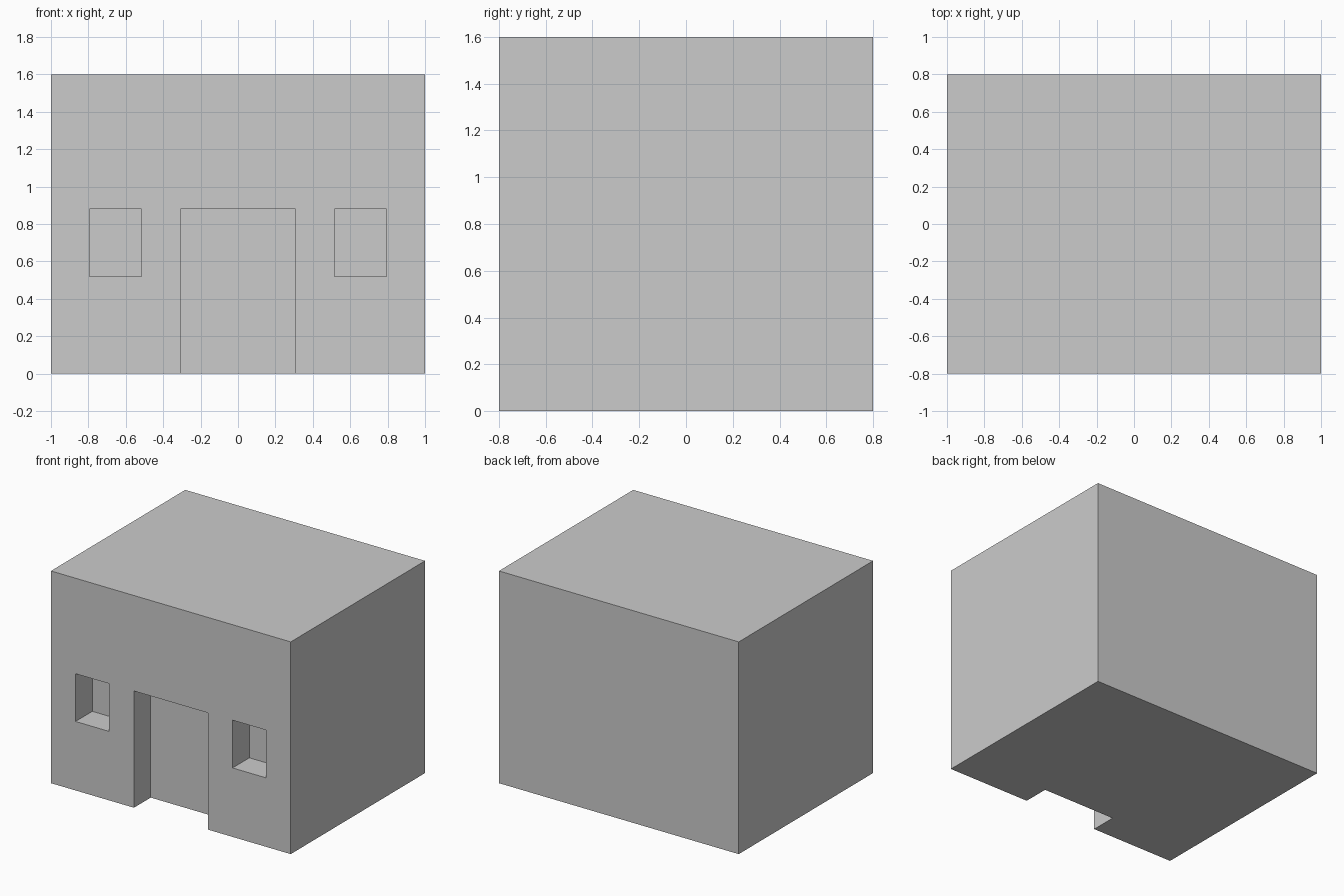
import bpy

if "Cube" in bpy.data.objects:
    bpy.data.objects.remove(bpy.data.objects["Cube"])


def box(name, x0, x1, y0, y1, z0, z1):
    bpy.ops.mesh.primitive_cube_add(
        size=1, location=((x0 + x1) / 2, (y0 + y1) / 2, (z0 + z1) / 2))
    ob = bpy.context.object
    ob.name = name
    ob.scale = (x1 - x0, y1 - y0, z1 - z0)
    bpy.ops.object.transform_apply(location=True, rotation=False, scale=True)
    return ob


FRONT, DEPTH, HEAD = -0.8, 0.2, 0.88
back = FRONT + DEPTH

# Solid building block
building = box("building", -1, 1, FRONT, 0.8, 0, 1.6)

# Doorway and the two mirrored window recesses
cutters = [box("doorway_cutter", -0.308, 0.308, FRONT - 0.1, back, -0.1, HEAD)]
for side, s in (("left", -1), ("right", 1)):
    x0, x1 = sorted((s * 0.515, s * 0.795))
    cutters.append(box(side + "_window_cutter", x0, x1, FRONT - 0.1, back, 0.52, HEAD))

# Carve the recesses, then drop the cutters
bpy.context.view_layer.objects.active = building
for cutter in cutters:
    cutter.hide_render = True
    mod = building.modifiers.new(cutter.name, 'BOOLEAN')
    mod.operation = 'DIFFERENCE'
    mod.solver = 'EXACT'
    mod.object = cutter
    bpy.ops.object.modifier_apply(modifier=mod.name)
    bpy.data.objects.remove(cutter, do_unlink=True)
